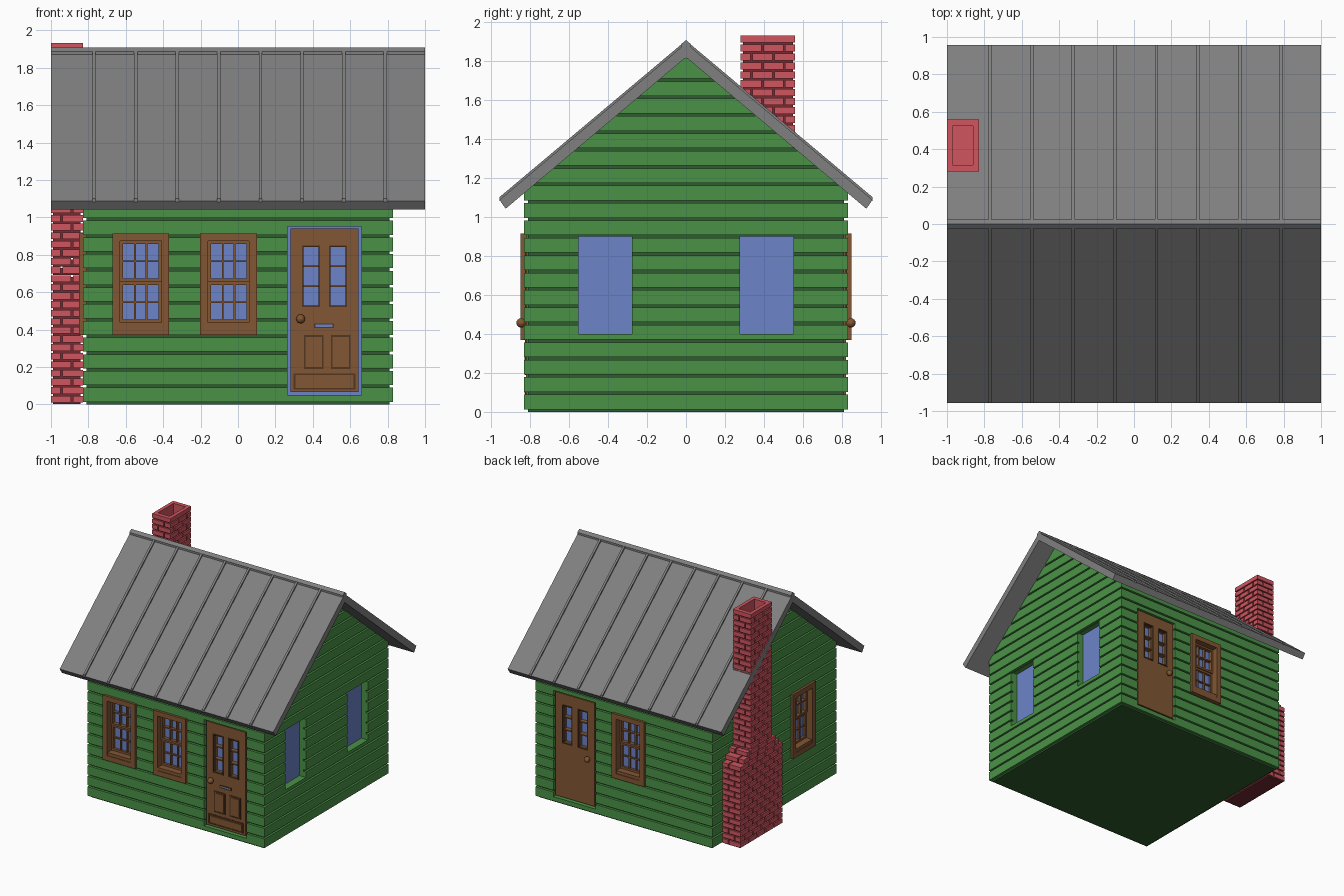
import bpy, bmesh, math
from mathutils import Matrix, Vector

old = bpy.data.objects.get("Cube")
if old:
    bpy.data.objects.remove(old, do_unlink=True)


def material(name, *rgb):
    lin = [((c / 255 + 0.055) / 1.055) ** 2.4 for c in rgb] + [1]
    m = bpy.data.materials.new(name)
    m.use_nodes = True
    m.diffuse_color = lin
    m.node_tree.nodes["Principled BSDF"].inputs["Base Color"].default_value = lin
    return m


GREEN = material("green siding", 74, 146, 70)
DARK_GREEN = material("dark green", 46, 92, 46)
GREY = material("grey metal", 128, 128, 128)
RED = material("red brick", 207, 85, 95)
DARK_RED = material("dark red mortar", 115, 42, 50)
BROWN = material("brown wood", 130, 86, 52)
DARK_BROWN = material("dark brown wood", 82, 54, 32)
BLUE = material("blue glass", 108, 132, 200)

WALL, EAVE_SLOPE, PEAK = 0.83, 0.84, 1.82
GLASS_Y = -0.765
FRONT, RIGHT, BACK, LEFT = 0, math.pi / 2, math.pi, -math.pi / 2


def box(bm, x0, x1, y0, y1, z0, z1, turn=0):
    mid = Vector(((x0 + x1) / 2, (y0 + y1) / 2, (z0 + z1) / 2))
    m = Matrix.Rotation(turn, 4, "Z") @ Matrix.Translation(mid)
    m = m @ Matrix.Diagonal((x1 - x0, y1 - y0, z1 - z0, 1))
    bmesh.ops.create_cube(bm, size=1, matrix=m)


def prism(bm, profile, x0, x1):
    """Extrude a (y, z) outline along x."""
    face = bm.faces.new([bm.verts.new((x0, y, z)) for y, z in profile])
    new = bmesh.ops.extrude_face_region(bm, geom=[face])["geom"]
    verts = [v for v in new if isinstance(v, bmesh.types.BMVert)]
    bmesh.ops.translate(bm, verts=verts, vec=(x1 - x0, 0, 0))


def finish(name, bm, mat):
    bmesh.ops.recalc_face_normals(bm, faces=bm.faces)
    me = bpy.data.meshes.new(name)
    bm.to_mesh(me)
    bm.free()
    me.materials.append(mat)
    ob = bpy.data.objects.new(name, me)
    bpy.context.scene.collection.objects.link(ob)
    return ob


def carve(ob, cutter):
    mod = ob.modifiers.new("openings", "BOOLEAN")
    mod.operation, mod.solver, mod.object = "DIFFERENCE", "EXACT", cutter
    mod.material_mode = "TRANSFER"
    with bpy.context.temp_override(object=ob, active_object=ob):
        bpy.ops.object.modifier_apply(modifier=mod.name)


# Wall core and horizontal siding boards, stopping under the roof slope
def gable_slab(z0, z1, half):
    levels = [z0, z1]
    eave = PEAK - EAVE_SLOPE * half
    if z0 < eave < z1:
        levels.insert(1, eave)
    side = [(min(half, (PEAK - z) / EAVE_SLOPE), z) for z in levels]
    return side + [(-y, z) for y, z in reversed(side)]


core, boards = bmesh.new(), bmesh.new()
prism(core, gable_slab(0, PEAK - 0.005, WALL - 0.02), -WALL + 0.02, WALL - 0.02)
pitch = 0.0893
for k in range(20):
    top = min((k + 1) * pitch, PEAK - 0.005)
    if k == 19:
        top = PEAK - 0.005
    prism(boards, gable_slab(k * pitch + 0.014, top, WALL), -WALL, WALL)
core = finish("wall_core", core, DARK_GREEN)
boards = finish("siding_boards", boards, GREEN)

# Openings, as wall side, centre along the wall, half width, bottom, top
windows = [(FRONT, -0.52), (FRONT, -0.05), (BACK, 0.05), (LEFT, 0.37)]
doors = [(FRONT, 0.4625, -1), (BACK, -0.4625, 1)]
openings = [(t, c, 0.135, 0.4, 0.9) for t, c in windows]
openings += [(RIGHT, c, 0.137, 0.4, 0.9) for c in (-0.415, 0.415)]
openings += [(t, c, 0.198, 0.05, 0.95) for t, c, s in doors]
cut, glass = bmesh.new(), bmesh.new()
for turn, c, half, z0, z1 in openings:
    box(cut, c - half, c + half, -1, GLASS_Y, z0, z1, turn)
    box(glass, c - half, c + half, GLASS_Y - 0.004, GLASS_Y + 0.004, z0, z1, turn)
cutter = finish("opening_cutter", cut, GREEN)
cutter.hide_render = True
carve(core, cutter)
carve(boards, cutter)
bpy.data.objects.remove(cutter, do_unlink=True)
finish("glass_panes", glass, BLUE)


def frame(bm, x0, x1, z0, z1, w, y0, y1, turn):
    """Rectangular frame of bar width w."""
    box(bm, x0, x0 + w, y0, y1, z0, z1, turn)
    box(bm, x1 - w, x1, y0, y1, z0, z1, turn)
    box(bm, x0 + w, x1 - w, y0, y1, z0, z0 + w, turn)
    box(bm, x0 + w, x1 - w, y0, y1, z1 - w, z1, turn)


def muntins(bm, x0, x1, z0, z1, cols, rows, y0, y1, turn):
    for i in range(1, cols):
        x = x0 + (x1 - x0) * i / cols
        box(bm, x - 0.005, x + 0.005, y0, y1, z0, z1, turn)
    for j in range(1, rows):
        z = z0 + (z1 - z0) * j / rows
        box(bm, x0, x1, y0 + 0.001, y1, z - 0.005, z + 0.005, turn)


# Sash windows with casing and sill
for n, (turn, c) in enumerate(windows):
    bm = bmesh.new()
    frame(bm, c - 0.152, c + 0.152, 0.37, 0.915, 0.042, -0.85, -0.77, turn)
    box(bm, c - 0.11, c + 0.11, -0.845, -0.77, 0.41, 0.437, turn)
    for z0, z1, y in ((0.437, 0.655, -0.79), (0.655, 0.875, -0.80)):
        frame(bm, c - 0.112, c + 0.112, z0, z1, 0.017, y, -0.766, turn)
        muntins(bm, c - 0.095, c + 0.095, z0 + 0.017, z1 - 0.017, 3, 2,
                y + 0.005, -0.766, turn)
    finish(f"window_frame_{n + 1}", bm, BROWN)

# Doors with two glazed columns, a knob, and panels on the front one
for turn, c, knob_side in doors:
    label = "front" if turn == FRONT else "back"
    face, inner = -0.822, -0.766
    bm = bmesh.new()
    for x0, x1 in ((-0.183, -0.1175), (-0.0275, 0.0275), (0.1175, 0.183)):
        box(bm, c + x0, c + x1, face, inner, 0.525, 0.845, turn)
    box(bm, c - 0.183, c + 0.183, face, inner, 0.065, 0.525, turn)
    box(bm, c - 0.183, c + 0.183, face, inner, 0.845, 0.94, turn)
    for x in (-0.1175, 0.0275):
        muntins(bm, c + x, c + x + 0.09, 0.525, 0.845, 1, 3, face + 0.015, inner, turn)
    # Knob and stem
    spot = Vector((c + knob_side * 0.1275, face, 0.457))
    m = Matrix.Rotation(turn, 4, "Z") @ Matrix.Translation(spot)
    bmesh.ops.create_uvsphere(bm, u_segments=16, v_segments=8, radius=0.024,
                              matrix=m @ Matrix.Translation((0, -0.024, 0)))
    door = finish(label + "_door", bm, BROWN)

    trim = bmesh.new()
    for x in (-0.1175, 0.0275):
        frame(trim, c + x - 0.004, c + x + 0.094, 0.521, 0.849, 0.008,
              face - 0.004, face + 0.03, turn)
    if turn == FRONT:
        raised = bmesh.new()
        for x0, x1, z0, z1 in ((-0.11, -0.005, 0.19, 0.37), (0.035, 0.14, 0.19, 0.37),
                               (-0.165, 0.165, 0.08, 0.165)):
            frame(trim, c + x0, c + x1, z0, z1, 0.009, face - 0.004, face + 0.002, turn)
            box(raised, c + x0 + 0.015, c + x1 - 0.015, face - 0.006, face,
                z0 + 0.015, z1 - 0.015, turn)
        finish("front_door_panels", raised, BROWN)
        frame(trim, c - 0.055, c + 0.05, 0.408, 0.432, 0.006, face - 0.005, face, turn)
        slot = bmesh.new()
        box(slot, c - 0.049, c + 0.044, face - 0.003, face, 0.414, 0.426, turn)
        finish("mail_slot", slot, BLUE)
    finish(label + "_door_trim", trim, DARK_BROWN)

# Roof sheet, standing seams and ridge cap
def chevron(reach, top, bottom, tuck=0.0):
    a = [(reach, top - EAVE_SLOPE * reach), (0, top), (-reach, top - EAVE_SLOPE * reach)]
    r = reach - tuck
    return a + [(-r, bottom - EAVE_SLOPE * r), (0, bottom), (r, bottom - EAVE_SLOPE * r)]


bm = bmesh.new()
prism(bm, chevron(0.957, 1.892, PEAK, 0.032), -1, 1)
finish("roof", bm, GREY)
bm = bmesh.new()
for i in range(8):
    x = -0.77 + i * 0.2225
    prism(bm, chevron(0.957, 1.906, 1.885), x - 0.009, x + 0.009)
finish("roof_seams", bm, GREY)
bm = bmesh.new()
prism(bm, chevron(0.024, 1.908, 1.88), -1, 1)
finish("ridge_cap", bm, GREY)

# Chimney: mortar core wrapped in staggered bricks, with a stepped shoulder
CY, ROW, ROWS, GAP = 0.42, 0.046, 42, 0.005
STEPS = [(15, 0.28), (16, 0.235), (17, 0.19), (ROWS, 0.14)]
bricks, mortar = bmesh.new(), bmesh.new()


def cuts(lo, hi, step, offset):
    inside = [lo + offset + i * step for i in range(9)]
    return [lo] + [v for v in inside if lo + 0.03 < v < hi - 0.03] + [hi]


def spans(edges):
    last = len(edges) - 2
    return [(a + GAP * (i > 0), b - GAP * (i < last))
            for i, (a, b) in enumerate(zip(edges, edges[1:]))]


for r in range(ROWS):
    half = next(h for limit, h in STEPS if r < limit)
    shift = 0.056 if r % 2 else 0.112
    if r == ROWS - 1:
        ys = xs = None
        box(bricks, -1, -WALL, CY - half, CY + half, r * ROW + 2 * GAP, (r + 1) * ROW)
        continue
    for y0, y1 in spans(cuts(CY - half, CY + half, 0.112, shift)):
        for x0, x1 in spans(cuts(-1, -WALL, 0.112, shift)):
            box(bricks, x0, x1, y0, y1, r * ROW + 2 * GAP, (r + 1) * ROW)
start = 0
for limit, half in STEPS:
    box(mortar, -0.988, -WALL - 0.012, CY - half + 0.012, CY + half - 0.012,
        start * ROW + 0.002, limit * ROW - 0.008)
    start = limit
bricks = finish("chimney_bricks", bricks, RED)
mortar = finish("chimney_mortar", mortar, DARK_RED)
flue = bmesh.new()
box(flue, -0.97, -0.86, CY - 0.105, CY + 0.105, 1.84, 2.1)
flue = finish("flue_cutter", flue, RED)
flue.hide_render = True
carve(bricks, flue)
carve(mortar, flue)
bpy.data.objects.remove(flue, do_unlink=True)
